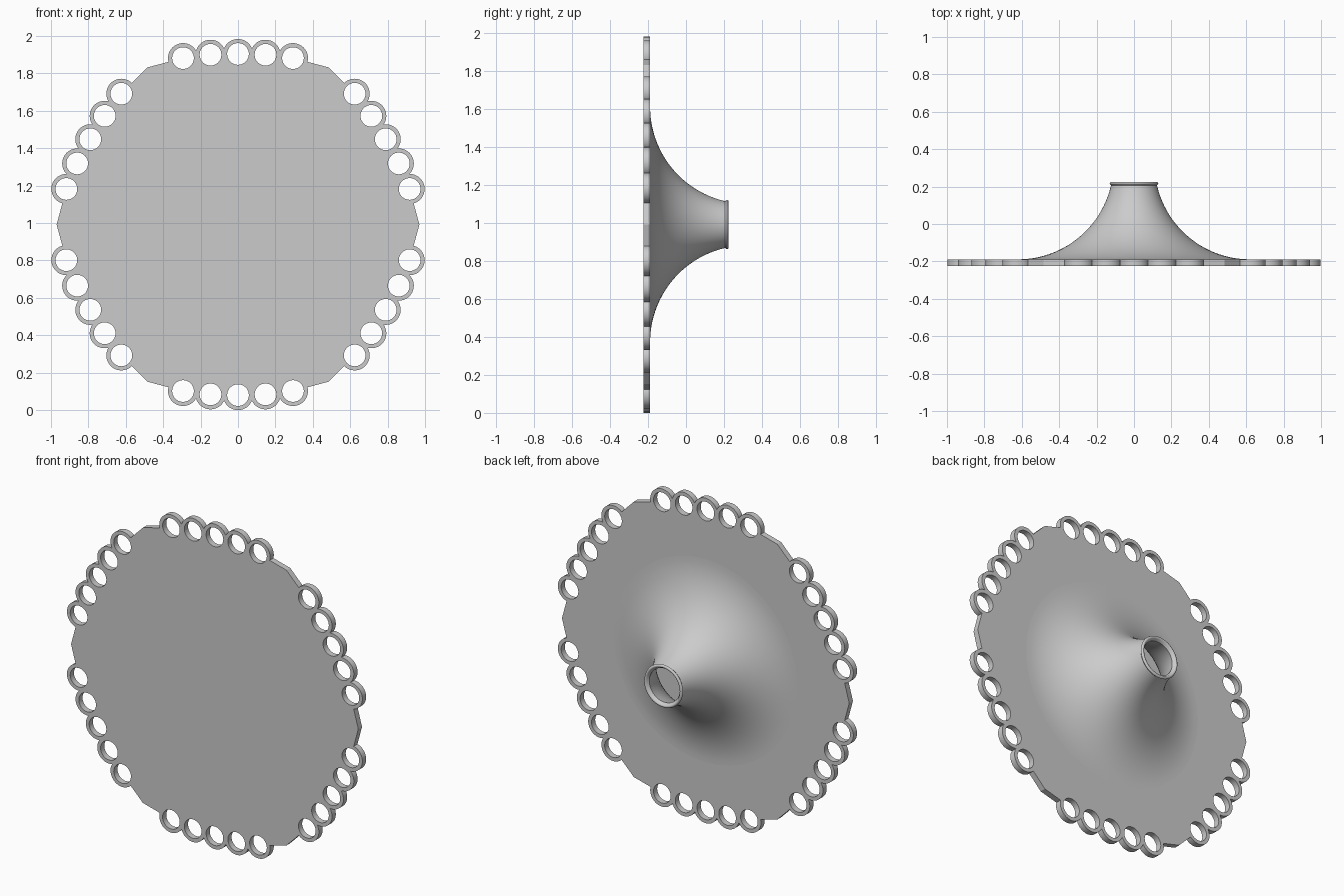
import bpy, bmesh
from math import sin, cos, pi, hypot, radians
from mathutils import Vector, Matrix

cube = bpy.data.objects.get("Cube")
if cube:
    bpy.data.objects.remove(cube, do_unlink=True)

CENTRE_Z = 0.992
RING_R, HOLE_R = 0.08, 0.058
PLATE_Y, PLATE_HALF = -0.207, 0.018
CORNER = (0.485, 0.84)

grey = bpy.data.materials.new("light grey")
grey.use_nodes = True
COLOUR = (0.6, 0.6, 0.6, 1)
grey.diffuse_color = COLOUR
grey.node_tree.nodes["Principled BSDF"].inputs["Base Color"].default_value = COLOUR


def smooth(obj, angle):
    bpy.ops.object.select_all(action='DESELECT')
    obj.select_set(True)
    bpy.context.view_layer.objects.active = obj
    bpy.ops.object.shade_smooth_by_angle(angle=radians(angle))


# One side of the plate: five ring centres on a shallow arc between two corners
centres = [(-0.294, 0.89), (-0.147, 0.908), (0, 0.912), (0.147, 0.908), (0.294, 0.89)]
path = [(-CORNER[0], CORNER[1])] + centres + [CORNER]


def above_path(x, z):
    for (x0, z0), (x1, z1) in zip(path, path[1:]):
        if x0 <= x <= x1:
            return z > z0 + (z1 - z0) * (x - x0) / (x1 - x0)
    return False


side = [path[0]]
STEPS = 80
for c in centres:
    others = [o for o in centres if o != c]
    for i in range(STEPS + 1):
        a = radians(200 - 220 * i / STEPS)
        x, z = c[0] + RING_R * cos(a), c[1] + RING_R * sin(a)
        if above_path(x, z) and all(hypot(x - o[0], z - o[1]) > RING_R for o in others):
            side.append((x, z))

# Repeat the side six times, with a round hole through every ring
outline, holes = [], []
for k in range(6):
    turn = Matrix.Rotation(-k * pi / 3, 2)
    outline += [turn @ Vector(p) for p in side]
    for c in centres:
        m = turn @ Vector(c)
        holes.append([m + HOLE_R * Vector((cos(t * pi / 20), sin(t * pi / 20)))
                      for t in range(40)])

# Flat plate with a rim of rings, filled from its outline
curve = bpy.data.curves.new("ringed_plate", 'CURVE')
curve.dimensions = '2D'
curve.fill_mode = 'BOTH'
curve.extrude = PLATE_HALF
for loop in [outline] + holes:
    spline = curve.splines.new('POLY')
    spline.points.add(len(loop) - 1)
    for point, p in zip(spline.points, loop):
        point.co = (p.x, p.y, 0, 1)
    spline.use_cyclic_u = True
curve.materials.append(grey)
plate = bpy.data.objects.new("ringed_plate", curve)
bpy.context.collection.objects.link(plate)
plate.location = (0, PLATE_Y, CENTRE_Z)
plate.rotation_euler = (pi / 2, 0, 0)
bpy.ops.object.select_all(action='DESELECT')
plate.select_set(True)
bpy.context.view_layer.objects.active = plate
bpy.ops.object.convert(target='MESH')
plate = bpy.context.view_layer.objects.active
bm = bmesh.new()
bm.from_mesh(plate.data)
bmesh.ops.remove_doubles(bm, verts=bm.verts, dist=0.0001)
bmesh.ops.recalc_face_normals(bm, faces=bm.faces)
bm.to_mesh(plate.data)
bm.free()
smooth(plate, 25)


# Flared hollow spout on the back, turned about the y axis
def flare(radius, y_start, size, end):
    return [(radius - size * sin(end * i / 24), y_start + size * (1 - cos(end * i / 24)))
            for i in range(25)]


base_y = PLATE_Y + PLATE_HALF
outer = flare(0.62, base_y, 0.51, radians(77))
lip = [(0.13, 0.215), (0.126, 0.223), (0.12, 0.225), (0.114, 0.223), (0.11, 0.215)]
inner = [(r - 0.02, y) for r, y in reversed(outer)]
profile = outer + lip + inner

bm = bmesh.new()
verts = [bm.verts.new((r, y, 0)) for r, y in profile]
edges = [bm.edges.new(pair) for pair in zip(verts, verts[1:])]
bmesh.ops.spin(bm, geom=verts + edges, cent=(0, 0, 0), axis=(0, 1, 0),
               angle=2 * pi, steps=96, use_merge=True)
bmesh.ops.remove_doubles(bm, verts=bm.verts, dist=0.0001)
bmesh.ops.recalc_face_normals(bm, faces=bm.faces)
mesh = bpy.data.meshes.new("flared_spout")
bm.to_mesh(mesh)
bm.free()
mesh.materials.append(grey)
spout = bpy.data.objects.new("flared_spout", mesh)
bpy.context.collection.objects.link(spout)
spout.location.z = CENTRE_Z
smooth(spout, 50)
